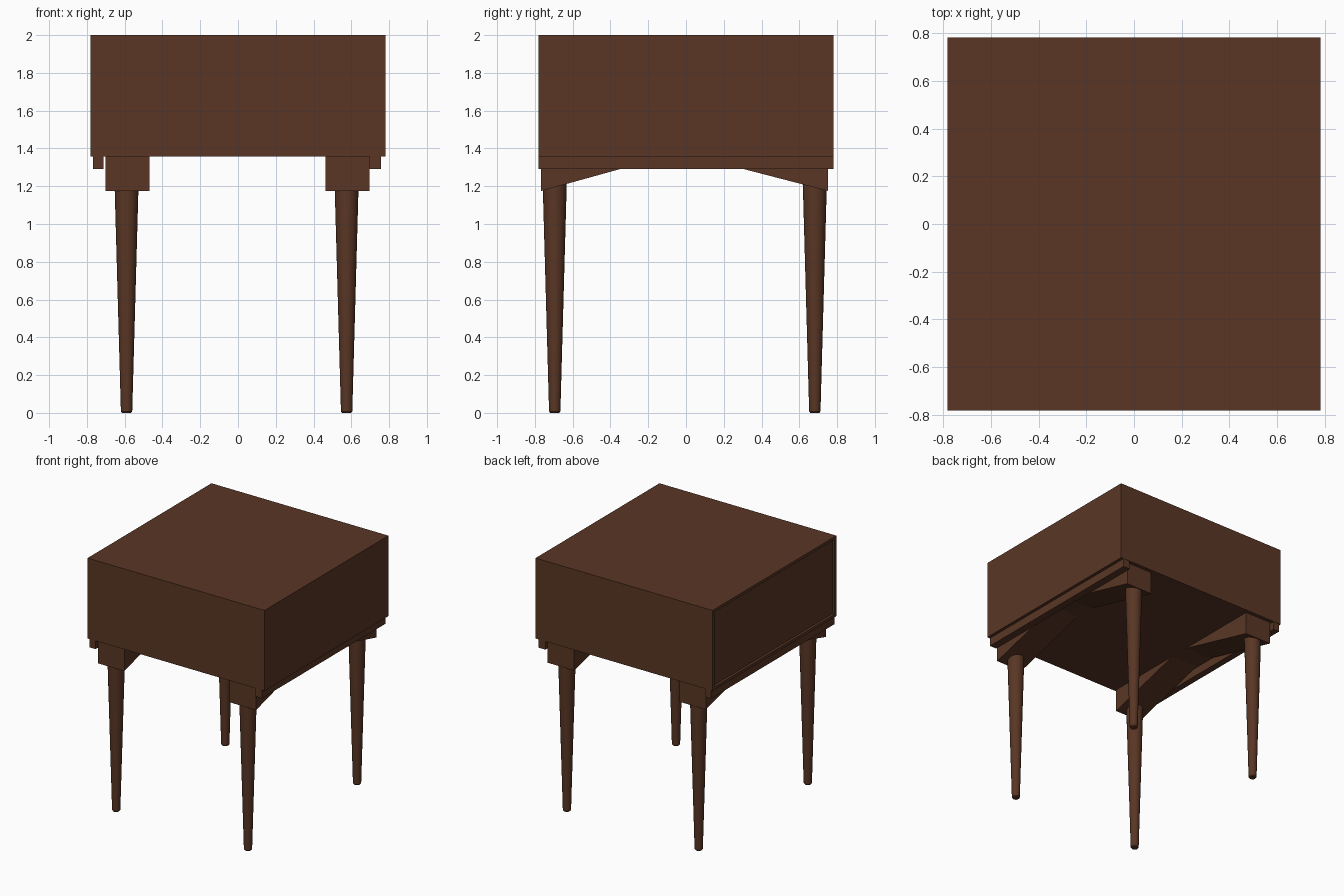
import bpy, bmesh, math

if "Cube" in bpy.data.objects:
    bpy.data.objects.remove(bpy.data.objects["Cube"])

wood = bpy.data.materials.new("dark walnut brown")
wood.diffuse_color = (0.1, 0.037, 0.018, 1)
wood.use_nodes = True
wood.node_tree.nodes["Principled BSDF"].inputs["Base Color"].default_value = wood.diffuse_color


def finish(name, bm):
    bmesh.ops.recalc_face_normals(bm, faces=bm.faces)
    me = bpy.data.meshes.new(name)
    bm.to_mesh(me)
    bm.free()
    me.materials.append(wood)
    ob = bpy.data.objects.new(name, me)
    bpy.context.collection.objects.link(ob)
    return ob


def box_bm(x0, x1, y0, y1, z0, z1):
    bm = bmesh.new()
    bmesh.ops.create_cube(bm, size=1)
    for v in bm.verts:
        v.co = ((x0 + x1) / 2 + v.co.x * (x1 - x0),
                (y0 + y1) / 2 + v.co.y * (y1 - y0),
                (z0 + z1) / 2 + v.co.z * (z1 - z0))
    return bm


# Cabinet body with the drawer front recessed in its left face
bm = box_bm(-0.782, 0.782, -0.782, 0.782, 1.357, 2.0)
bm.normal_update()
left = [f for f in bm.faces if f.normal.x < -0.9]
bmesh.ops.inset_region(bm, faces=left, thickness=0.032)
ring = bmesh.ops.extrude_face_region(bm, geom=left)["geom"]
bmesh.ops.delete(bm, geom=left, context="FACES")
for v in ring:
    if isinstance(v, bmesh.types.BMVert):
        v.co.x += 0.02
finish("cabinet_body", bm)

# Rails under the two open edges
finish("left_rail", box_bm(-0.767, -0.713, -0.78, 0.78, 1.29, 1.357))
finish("right_rail", box_bm(0.697, 0.757, -0.78, 0.78, 1.29, 1.357))


# Wedge bracket: triangle in the side plane, extruded along x
def bracket(name, x0, x1, y_end, y_tip):
    bm = bmesh.new()
    tri = [bm.verts.new((x0, y, z)) for y, z in
           ((y_end, 1.357), (y_end, 1.175), (y_tip, 1.357))]
    face = bm.faces.new(tri)
    ext = bmesh.ops.extrude_face_region(bm, geom=[face])["geom"]
    for v in ext:
        if isinstance(v, bmesh.types.BMVert):
            v.co.x = x1
    finish(name, bm)


# Tapered round leg, spun from a half profile
def leg(name, x, y):
    profile = [(0, 0), (0.024, 0), (0.03, 0.008), (0.063, 1.19), (0.063, 1.23), (0, 1.23)]
    bm = bmesh.new()
    vs = [bm.verts.new((r, 0, z)) for r, z in profile]
    es = [bm.edges.new(p) for p in zip(vs, vs[1:])]
    bmesh.ops.spin(bm, geom=vs + es, cent=(0, 0, 0), axis=(0, 0, 1),
                   angle=2 * math.pi, steps=32)
    bmesh.ops.remove_doubles(bm, verts=bm.verts, dist=1e-4)
    ob = finish(name, bm)
    ob.location = (x, y, 0)
    bpy.ops.object.select_all(action="DESELECT")
    ob.select_set(True)
    bpy.context.view_layer.objects.active = ob
    bpy.ops.object.shade_smooth_by_angle(angle=math.radians(35))


for side, x0, x1, lx in (("left", -0.702, -0.468, -0.59), ("right", 0.462, 0.697, 0.575)):
    for end, y_end, y_tip, ly in (("front", -0.767, -0.11, -0.695), ("back", 0.752, 0.05, 0.682)):
        bracket(f"{end}_{side}_bracket", x0, x1, y_end, y_tip)
        leg(f"{end}_{side}_leg", lx, ly)
